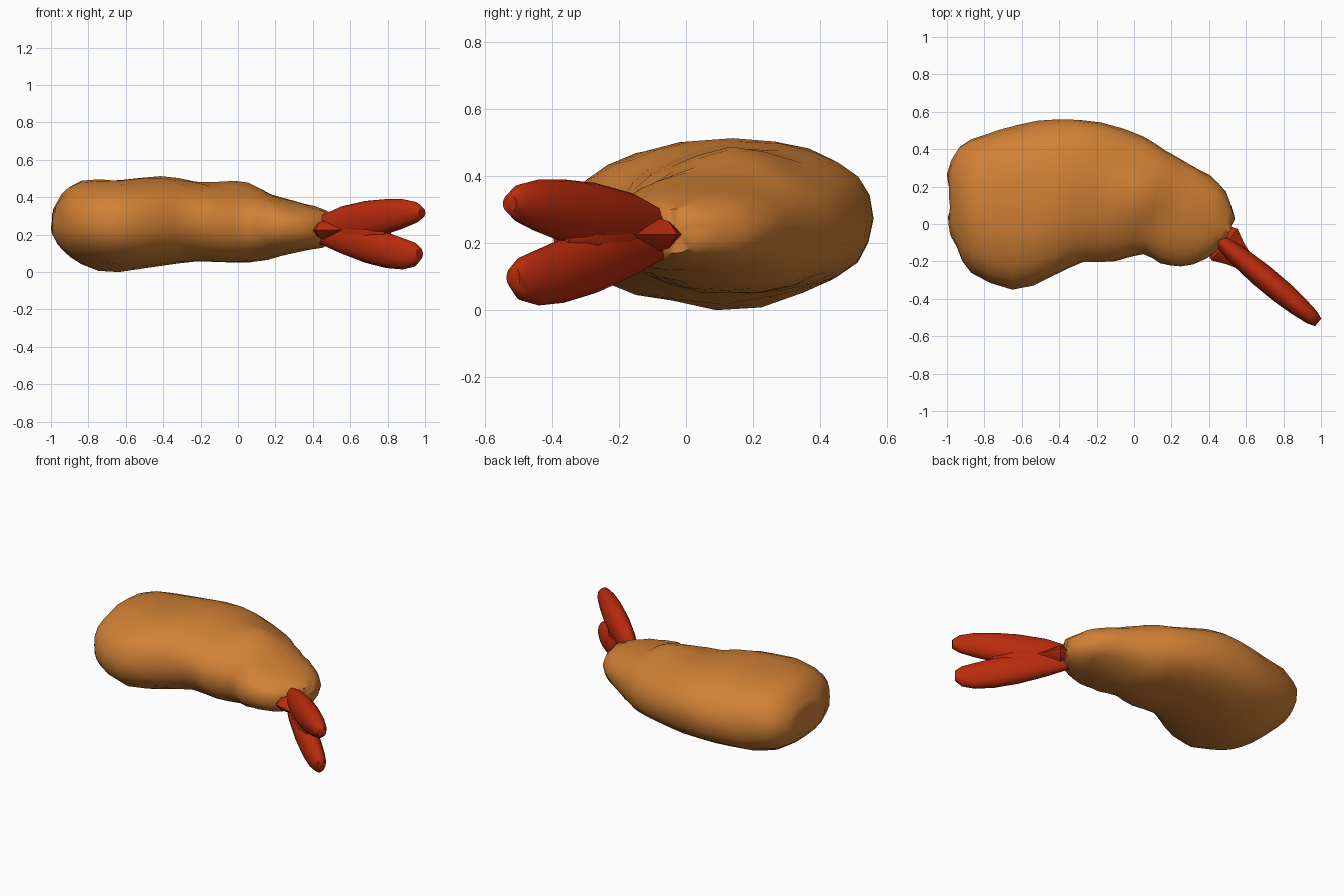
import bpy, bmesh, math, random
from mathutils import Vector

if "Cube" in bpy.data.objects:
    bpy.data.objects.remove(bpy.data.objects["Cube"])

random.seed(4)


def material(name, rgb):
    m = bpy.data.materials.new(name)
    m.diffuse_color = (*rgb, 1)
    m.use_nodes = True
    m.node_tree.nodes["Principled BSDF"].inputs["Base Color"].default_value = m.diffuse_color
    return m


BATTER = material("golden batter", (0.63, 0.215, 0.036))
TAIL = material("tail red", (0.49, 0.024, 0.004))


def smooth_sections(secs):
    """Insert a Catmull-Rom section between each neighbouring pair."""
    out = []
    for i in range(len(secs) - 1):
        a, b = secs[max(i - 1, 0)], secs[i]
        c, d = secs[i + 1], secs[min(i + 2, len(secs) - 1)]
        out.append(b)
        out.append(tuple((9 * (q + r) - p - s) / 16 for p, q, r, s in zip(a, b, c, d)))
    return out + [secs[-1]]


def loft(name, secs, mat, sides=16, power=2.0, bumps=(), jitter=0.0, angle=60):
    """Skin upright rings; each spans (ux,uy)-(lx,ly) in plan and zlo-zhi."""
    bm = bmesh.new()
    rings = []
    for ux, uy, lx, ly, z0, z1 in secs:
        u, l = Vector((ux, uy, 0)), Vector((lx, ly, 0))
        mid, half = (u + l) / 2, (u - l) / 2
        ring = []
        for k in range(sides):
            t = 2 * math.pi * k / sides
            c = math.copysign(abs(math.cos(t)) ** (2 / power), math.cos(t))
            s = math.copysign(abs(math.sin(t)) ** (2 / power), math.sin(t))
            p = mid + half * c
            p.z = (z0 + z1) / 2 + (z1 - z0) / 2 * s
            ring.append(bm.verts.new(p))
        rings.append(ring)
    for a, b in zip(rings, rings[1:]):
        for k in range(sides):
            j = (k + 1) % sides
            bm.faces.new((a[k], a[j], b[j], b[k]))
    for ring in (rings[0], rings[-1]):
        centre = bm.verts.new(sum((v.co for v in ring), Vector()) / sides)
        for k in range(sides):
            bm.faces.new((ring[k], ring[(k + 1) % sides], centre))
    bmesh.ops.recalc_face_normals(bm, faces=bm.faces)
    bm.normal_update()
    # Lumps and dents pushed along the surface normal
    moves = []
    for v in bm.verts:
        d = random.uniform(-jitter, jitter)
        for x, y, z, r, h in bumps:
            q = (v.co - Vector((x, y, z))).length / r
            if q < 1:
                d += h * (1 - q * q)
        moves.append((v, v.normal * d))
    for v, m in moves:
        v.co += m
        v.co.z = max(v.co.z, 0.0)
    me = bpy.data.meshes.new(name)
    bm.to_mesh(me)
    bm.free()
    ob = bpy.data.objects.new(name, me)
    bpy.context.collection.objects.link(ob)
    me.materials.append(mat)
    bpy.ops.object.select_all(action='DESELECT')
    ob.select_set(True)
    bpy.context.view_layer.objects.active = ob
    bpy.ops.object.shade_smooth_by_angle(angle=math.radians(angle))
    return ob


# Battered body: curved, thick at the left, narrowing to the tail
body = [
    (-0.998, 0.27, -0.975, 0.0, 0.19, 0.335),
    (-0.935, 0.415, -0.945, -0.13, 0.115, 0.415),
    (-0.80, 0.48, -0.87, -0.26, 0.05, 0.485),
    (-0.62, 0.53, -0.65, -0.35, 0.02, 0.495),
    (-0.40, 0.56, -0.43, -0.28, 0.035, 0.51),
    (-0.18, 0.545, -0.27, -0.20, 0.055, 0.485),
    (0.05, 0.465, -0.10, -0.195, 0.05, 0.45),
    (0.17, 0.395, 0.05, -0.16, 0.055, 0.43),
    (0.28, 0.33, 0.14, -0.21, 0.085, 0.40),
    (0.40, 0.26, 0.25, -0.225, 0.11, 0.37),
    (0.49, 0.17, 0.38, -0.19, 0.13, 0.34),
    (0.54, 0.03, 0.48, -0.10, 0.17, 0.30),
]
lumps = [
    (0.01, 0.15, 0.45, 0.16, 0.04),       # top lump
    (-0.97, 0.0, 0.25, 0.11, 0.02),       # end lump
    (-0.97, 0.12, 0.25, 0.09, -0.025),    # end dent
    (-0.17, -0.2, 0.33, 0.12, 0.012),     # front lump
    (-0.62, 0.07, 0.50, 0.12, -0.015),    # top dent
    (-0.70, 0.14, 0.03, 0.20, 0.022),     # underside lump
]
loft("battered_body", smooth_sections(body), BATTER, 24, 2.25, lumps, 0.004)


# Tail parts follow one straight line in plan, thickness across it
D = Vector((0.77, -0.64))
N = Vector((0.64, 0.77))


def tail_part(name, rows, sides=12, angle=60):
    secs = []
    for x, z0, z1, t in rows:
        c = Vector((0.49, -0.115)) + D * ((x - 0.49) / D.x)
        u, l = c + N * t, c - N * t
        secs.append((u.x, u.y, l.x, l.y, z0, z1))
    loft(name, secs, TAIL, sides, angle=angle)


# Two tail fins, touching until near their tips
tail_part("upper_tail_fin", [
    (0.44, 0.17, 0.30, 0.035), (0.55, 0.165, 0.35, 0.055), (0.68, 0.175, 0.38, 0.065),
    (0.79, 0.202, 0.39, 0.064), (0.88, 0.232, 0.39, 0.055), (0.95, 0.262, 0.375, 0.042),
    (0.985, 0.29, 0.345, 0.026)], 16)
tail_part("lower_tail_fin", [
    (0.44, 0.15, 0.28, 0.035), (0.55, 0.10, 0.27, 0.055), (0.68, 0.05, 0.25, 0.065),
    (0.79, 0.022, 0.215, 0.064), (0.88, 0.014, 0.182, 0.055), (0.94, 0.028, 0.16, 0.042),
    (0.972, 0.065, 0.13, 0.026)], 16)

# Web filling the groove between the fins
tail_part("tail_web", [
    (0.46, 0.16, 0.28, 0.03), (0.60, 0.13, 0.30, 0.057),
    (0.72, 0.15, 0.27, 0.056), (0.80, 0.19, 0.23, 0.03)])

# Pointed collar where the tail leaves the body
tail_part("tail_collar", [
    (0.455, 0.19, 0.26, 0.095), (0.485, 0.168, 0.282, 0.11),
    (0.54, 0.19, 0.26, 0.075), (0.61, 0.215, 0.235, 0.045)], 8, 40)
